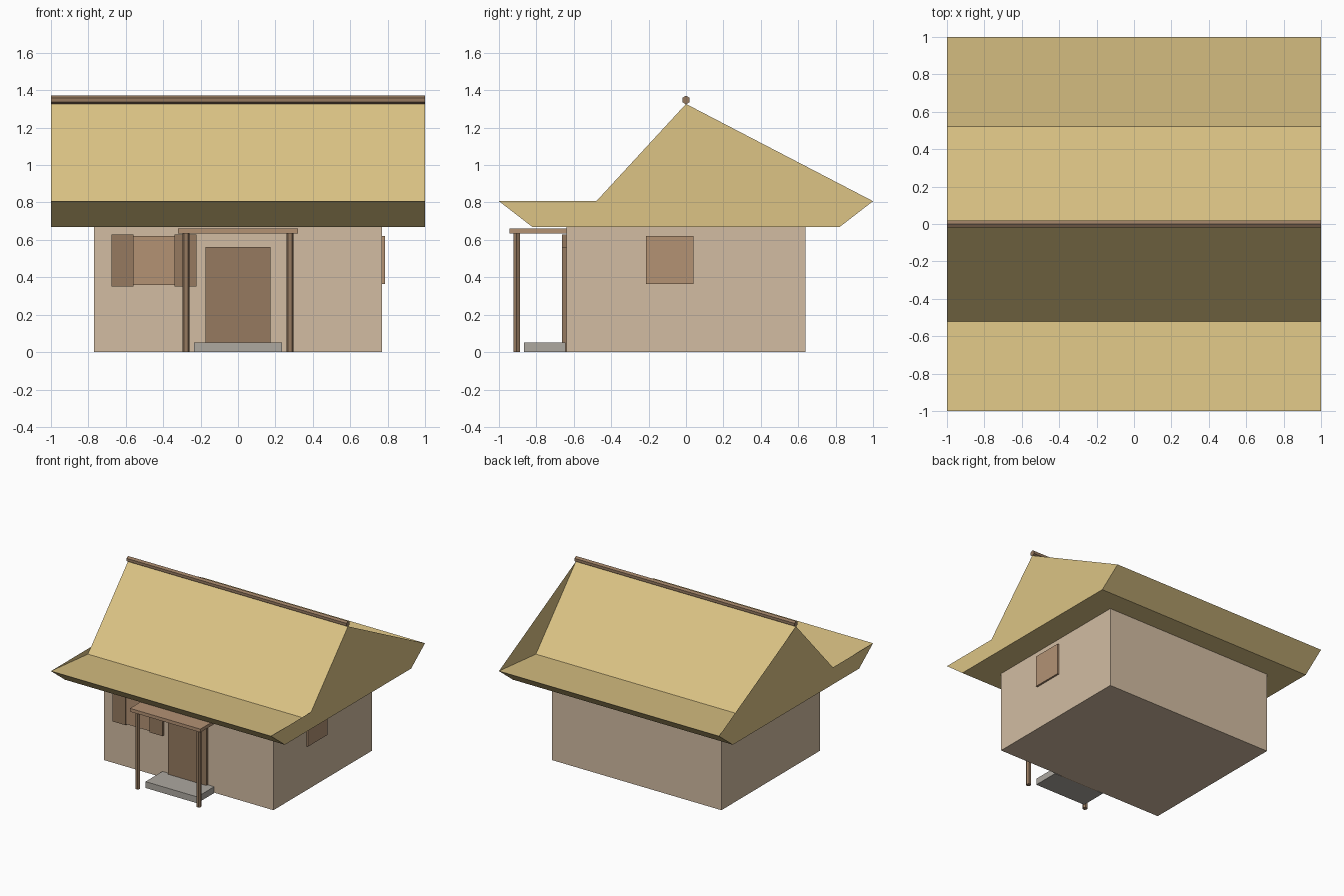
import bpy, bmesh, math

if "Cube" in bpy.data.objects:
    bpy.data.objects.remove(bpy.data.objects["Cube"])


def material(name, hex_color):
    lin = []
    for i in (0, 2, 4):
        c = int(hex_color[i:i + 2], 16) / 255
        lin.append(c / 12.92 if c < 0.04045 else ((c + 0.055) / 1.055) ** 2.4)
    m = bpy.data.materials.new(name)
    m.diffuse_color = (*lin, 1)
    m.use_nodes = True
    m.node_tree.nodes["Principled BSDF"].inputs["Base Color"].default_value = m.diffuse_color
    return m


PLASTER = material("plaster", "D2BCA2")
THATCH = material("thatch", "DCC485")
DARK_WOOD = material("dark_wood", "967A60")
WOOD = material("wood", "B39274")
STONE = material("stone", "ADA8A0")


def finish(name, bm, mat):
    mesh = bpy.data.meshes.new(name)
    bm.to_mesh(mesh)
    bm.free()
    mesh.materials.append(mat)
    ob = bpy.data.objects.new(name, mesh)
    bpy.context.collection.objects.link(ob)
    return ob


def box(name, x, y, z, mat):
    bm = bmesh.new()
    bmesh.ops.create_cube(bm, size=1)
    for v in bm.verts:
        for i, (lo, hi) in enumerate((x, y, z)):
            v.co[i] = lo if v.co[i] < 0 else hi
    return finish(name, bm, mat)


def pole(name, loc, radius, length, mat, along_x=False):
    # six-sided pole with its corners on the local x axis
    bpy.ops.mesh.primitive_cylinder_add(
        vertices=6, radius=radius, depth=length, location=loc,
        rotation=(0, math.pi / 2, 0) if along_x else (0, 0, 0))
    ob = bpy.context.object
    ob.name = name
    if max(v.co.x for v in ob.data.vertices) < radius * 0.99:
        for v in ob.data.vertices:
            v.co.x, v.co.y = v.co.y, -v.co.x
    ob.data.materials.append(mat)
    return ob


# House body
box("walls", (-0.77, 0.77), (-0.64, 0.64), (0, 0.67), PLASTER)

# Flared roof: profile swept along x, end caps fanned from the rear eave
profile = [(1, 0.807), (0, 1.327), (-0.52, 0.763), (-1, 0.807),
           (-0.82, 0.668), (0.82, 0.668)]
kink = (0.52, 0.763)
bm = bmesh.new()
ends = []
for x in (-1, 1):
    ends.append([bm.verts.new((x, y, z)) for y, z in profile + [kink]])
left, right = ends
loop = [0, 6, 1, 2, 3, 4, 5]
for a, b in zip(loop, loop[1:] + loop[:1]):
    bm.faces.new((left[a], left[b], right[b], right[a]))
for ring, flip in ((left, True), (right, False)):
    for i in range(1, 5):
        tri = [ring[0], ring[i], ring[i + 1]]
        bm.faces.new(tri[::-1] if flip else tri)
    # sliver closing the fan between ridge, kink and rear eave
    tri = [ring[0], ring[6], ring[1]]
    bm.faces.new(tri[::-1] if flip else tri)
bm.normal_update()
# sweep faces point away from the middle of the roof
for f in bm.faces:
    c = f.calc_center_median()
    c.z -= 0.73
    if f.normal.dot(c) < 0:
        f.normal_flip()
finish("roof", bm, THATCH)
pole("ridge_pole", (0, 0, 1.348), 0.023, 2, DARK_WOOD, along_x=True)

# Porch
box("porch_canopy", (-0.32, 0.32), (-0.945, -0.64), (0.635, 0.662), WOOD)
box("door_step", (-0.235, 0.235), (-0.865, -0.645), (0, 0.052), STONE)
for side, s in (("left", -1), ("right", 1)):
    pole(f"porch_post_{side}", (s * 0.278, -0.905, 0.318), 0.02, 0.636, DARK_WOOD)

# Door and windows
box("door", (-0.175, 0.175), (-0.662, -0.63), (0.0, 0.562), DARK_WOOD)
box("front_window", (-0.575, -0.325), (-0.655, -0.63), (0.358, 0.62), WOOD)
for side, x in (("left", -0.675), ("right", -0.34)):
    box(f"shutter_{side}", (x, x + 0.117), (-0.664, -0.63), (0.352, 0.63), DARK_WOOD)
box("side_window", (0.76, 0.785), (-0.213, 0.04), (0.363, 0.622), WOOD)
